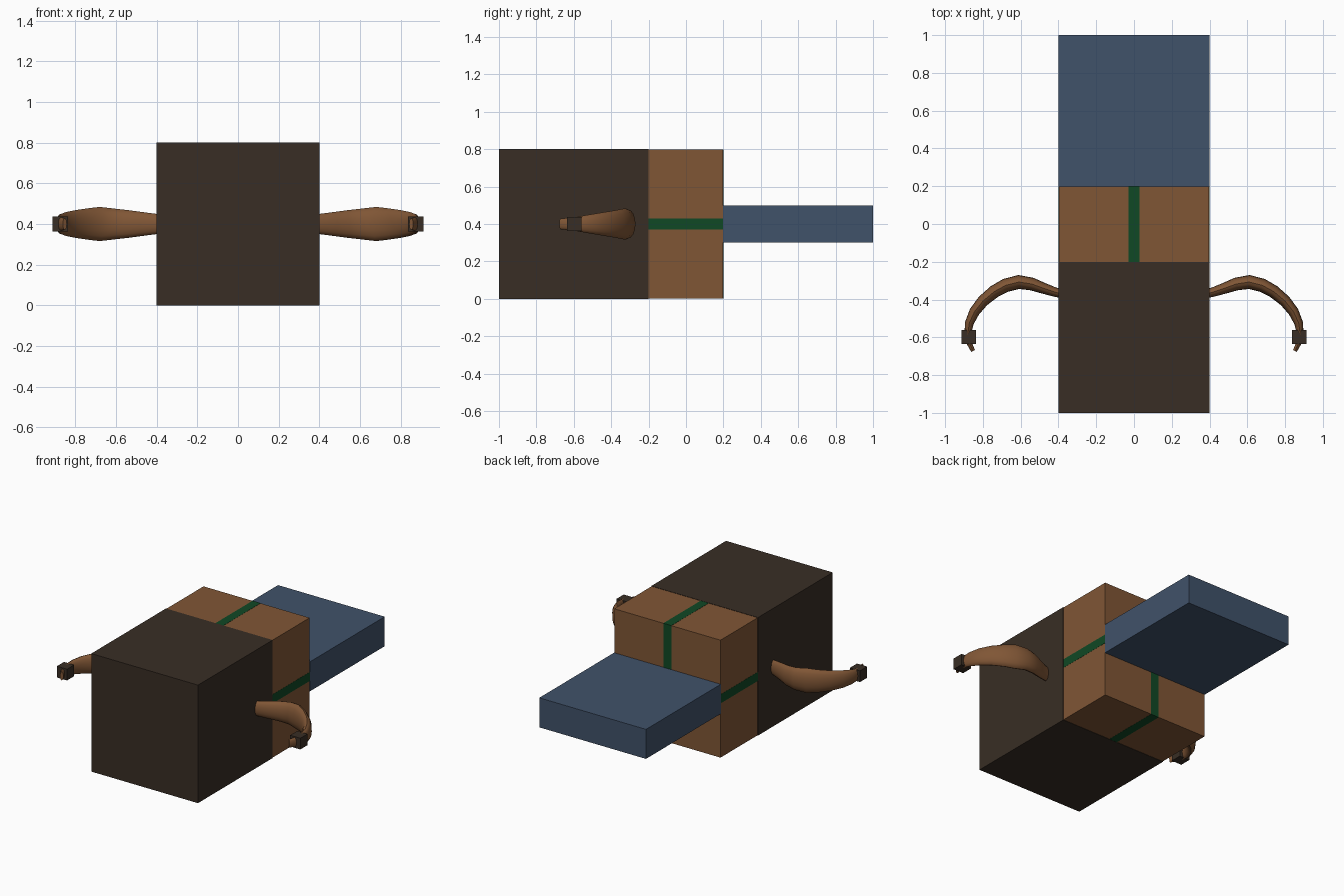
import bpy, bmesh, math
from mathutils import Vector

if "Cube" in bpy.data.objects:
    bpy.data.objects.remove(bpy.data.objects["Cube"])


def material(name, rgb):
    m = bpy.data.materials.new(name)
    m.diffuse_color = (*rgb, 1)
    m.use_nodes = True
    m.node_tree.nodes["Principled BSDF"].inputs["Base Color"].default_value = m.diffuse_color
    return m


DARK = material("dark_brown", (0.040, 0.027, 0.018))
BROWN = material("brown", (0.216, 0.093, 0.036))
BLUE = material("slate_blue", (0.051, 0.084, 0.144))
GREEN = material("deep_green", (0.005, 0.065, 0.018))


def finish(name, bm, mat):
    bmesh.ops.recalc_face_normals(bm, faces=bm.faces)
    me = bpy.data.meshes.new(name)
    bm.to_mesh(me)
    bm.free()
    me.materials.append(mat)
    ob = bpy.data.objects.new(name, me)
    bpy.context.collection.objects.link(ob)
    return ob


def box(name, lo, hi, mat):
    lo, hi = Vector(lo), Vector(hi)
    bm = bmesh.new()
    bmesh.ops.create_cube(bm, size=1)
    for v in bm.verts:
        v.co = (lo + hi) / 2 + v.co * (hi - lo)
    return finish(name, bm, mat)


# Body: overlapping cubes, nested by a hair so coplanar sides stay clean
box("front_block", (-0.4, -1, 0), (0.4, -0.2, 0.8), DARK)
box("middle_block", (-0.398, -0.6, 0.002), (0.398, 0.199, 0.798), BROWN)
box("rear_slab", (-0.4, 0.199, 0.3), (0.4, 1, 0.5), BLUE)

# Crossed green plates whose edges show as bands on the middle block
box("upright_band", (-0.03, -0.6, 0.001), (0.03, 0.2, 0.799), GREEN)
box("level_band", (-0.399, -0.6, 0.37), (0.399, 0.2, 0.43), GREEN)

# Horn stations: x, y, half thickness, half height
STATIONS = [
    (0.36, -0.375, 0.022, 0.045), (0.42, -0.360, 0.025, 0.052),
    (0.48, -0.340, 0.029, 0.060), (0.54, -0.318, 0.034, 0.068),
    (0.61, -0.307, 0.037, 0.076), (0.68, -0.325, 0.036, 0.084),
    (0.74, -0.358, 0.034, 0.077), (0.80, -0.408, 0.031, 0.068),
    (0.845, -0.465, 0.028, 0.059), (0.872, -0.525, 0.023, 0.049),
    (0.880, -0.585, 0.018, 0.038), (0.870, -0.635, 0.014, 0.032),
    (0.852, -0.672, 0.011, 0.028),
]
SIDES = 16


def horn(name, sx):
    bm = bmesh.new()
    rings = []
    for i, (x, y, t, h) in enumerate(STATIONS):
        a, b = STATIONS[max(i - 1, 0)], STATIONS[min(i + 1, len(STATIONS) - 1)]
        across = Vector((a[1] - b[1], b[0] - a[0])).normalized()
        ring = []
        for k in range(SIDES):
            ang = 2 * math.pi * k / SIDES
            c = t * math.cos(ang)
            ring.append(bm.verts.new((sx * (x + across.x * c), y + across.y * c,
                                      0.4 + h * math.sin(ang))))
        rings.append(ring)
    for r, s in zip(rings, rings[1:]):
        for k in range(SIDES):
            n = (k + 1) % SIDES
            bm.faces.new((r[k], r[n], s[n], s[k]))
    bm.faces.new(rings[0])
    bm.faces.new(rings[-1])
    ob = finish(name, bm, BROWN)
    bpy.ops.object.select_all(action='DESELECT')
    ob.select_set(True)
    bpy.context.view_layer.objects.active = ob
    bpy.ops.object.shade_smooth_by_angle(angle=math.radians(40))


# Curved horns, each with a small square collar near the tip
for side, sx in (("right", 1), ("left", -1)):
    horn(side + "_horn", sx)
    cx = sx * 0.875
    box(side + "_collar", (cx - 0.038, -0.636, 0.362), (cx + 0.038, -0.56, 0.438), DARK)
